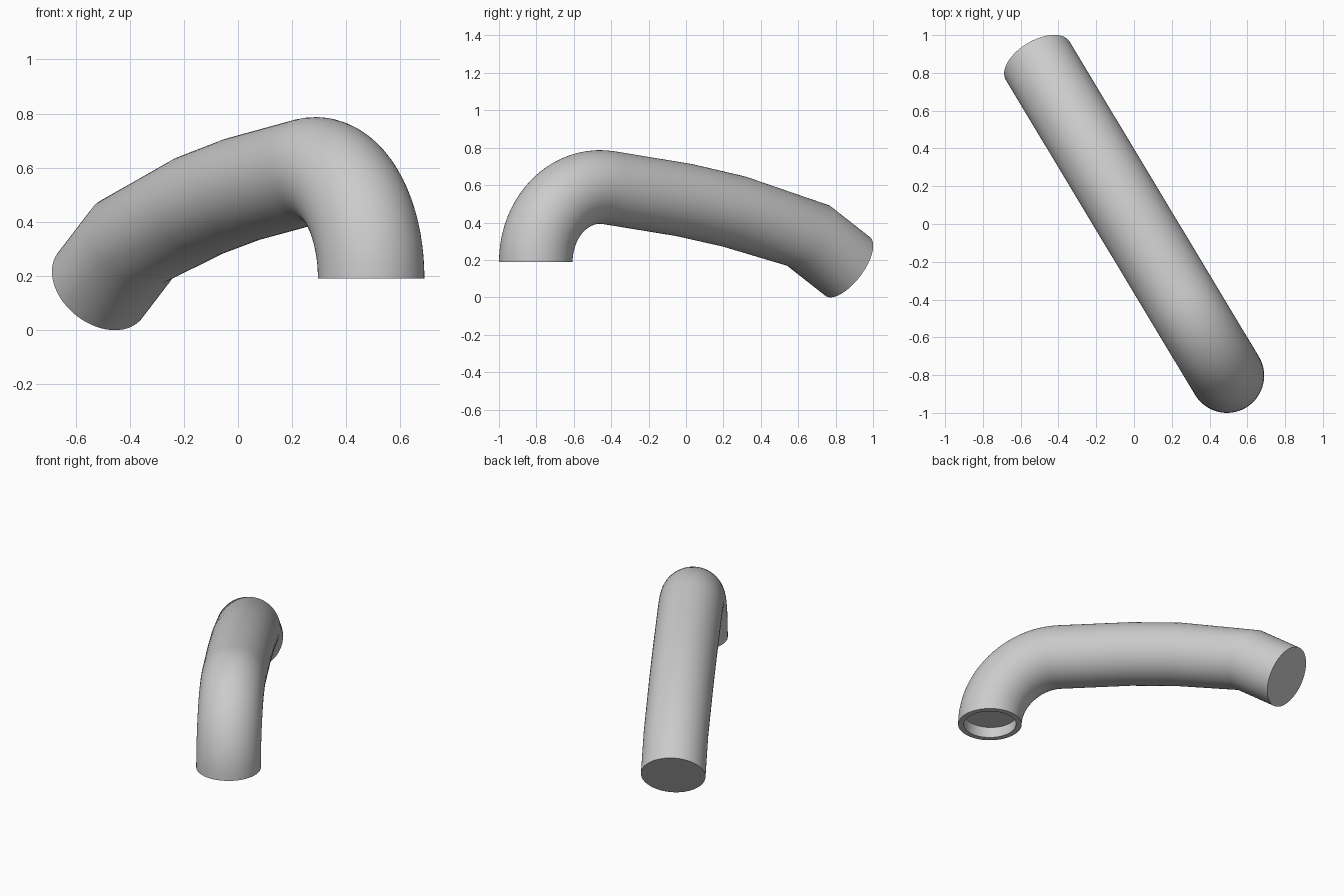
import bpy, bmesh
from math import sin, cos, radians, pi
from mathutils import Vector

if "Cube" in bpy.data.objects:
    bpy.data.objects.remove(bpy.data.objects["Cube"])

R = 0.197            # tube radius
INNER = 0.162        # socket radius
BEND = 0.40          # elbow centreline radius
SEG = 64
ORIGIN = Vector((0.492, -0.803, 0))
D = Vector((-0.515, 0.857, 0)).normalized()   # plan direction of the tube
SIDE = Vector((-D.y, D.x, 0)) * -1
UP = Vector((0, 0, 1))

bm = bmesh.new()


def ring(s, z, angle, radius):
    """Circle at distance s along D and height z, facing along the path angle."""
    a = radians(angle)
    c = ORIGIN + D * s + UP * z
    n = -D * sin(a) + UP * cos(a)
    return [bm.verts.new(c + radius * (SIDE * cos(2 * pi * i / SEG) + n * sin(2 * pi * i / SEG)))
            for i in range(SEG)]


# Recessed socket in the open end
rings = [ring(0.006, 0.26, 90, INNER), ring(0, 0.19, 90, INNER)]

# Elbow
STEPS = 20
for k in range(STEPS + 1):
    phi = 98 * k / STEPS
    p = radians(phi)
    rings.append(ring(BEND - BEND * cos(p), 0.19 + BEND * sin(p), 90 - phi, R))

# Drooping spout and angled tip
for s, z, a in [(0.925, 0.520, -11), (1.235, 0.459, -17), (1.70, 0.33, -33), (1.945, 0.165, -33)]:
    rings.append(ring(s, z, a, R))

# Skin and caps
for a, b in zip(rings, rings[1:]):
    for i in range(SEG):
        j = (i + 1) % SEG
        bm.faces.new((a[i], a[j], b[j], b[i]))
bm.faces.new(rings[0])
bm.faces.new(rings[-1])
bmesh.ops.recalc_face_normals(bm, faces=bm.faces)

mesh = bpy.data.meshes.new("spout_pipe")
bm.to_mesh(mesh)
bm.free()
pipe = bpy.data.objects.new("spout_pipe", mesh)
bpy.context.collection.objects.link(pipe)
bpy.context.view_layer.objects.active = pipe
pipe.select_set(True)
bpy.ops.object.shade_smooth_by_angle(angle=radians(30))
